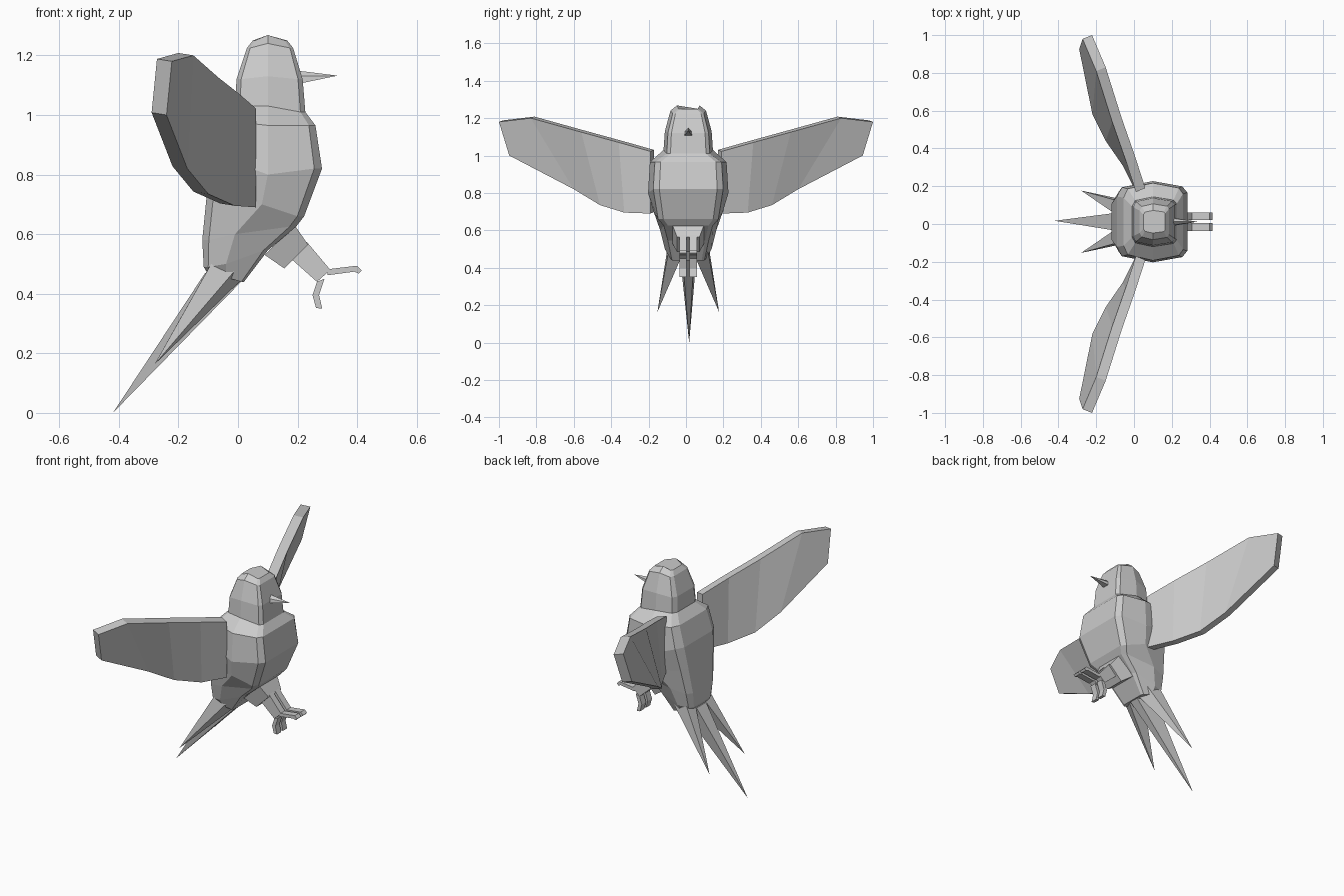
import bpy, bmesh
from mathutils import Vector

if "Cube" in bpy.data.objects:
    bpy.data.objects.remove(bpy.data.objects["Cube"])

grey = bpy.data.materials.new("plain_grey")
grey.diffuse_color = (0.6, 0.6, 0.6, 1)
grey.use_nodes = True
grey.node_tree.nodes["Principled BSDF"].inputs["Base Color"].default_value = grey.diffuse_color
CY = 0.012  # body centre line


def make(name, verts, faces):
    me = bpy.data.meshes.new(name)
    me.from_pydata(verts, [], faces)
    bm = bmesh.new()
    bm.from_mesh(me)
    bmesh.ops.recalc_face_normals(bm, faces=bm.faces)
    bm.to_mesh(me)
    bm.free()
    ob = bpy.data.objects.new(name, me)
    bpy.context.collection.objects.link(ob)
    me.materials.append(grey)
    return ob


def loft(name, rings):
    """Skin equal-sized rings and cap both ends."""
    n = len(rings[0])
    verts = [p for r in rings for p in r]
    faces = [(k * n + i, k * n + (i + 1) % n, (k + 1) * n + (i + 1) % n, (k + 1) * n + i)
             for k in range(len(rings) - 1) for i in range(n)]
    faces += [tuple(range(n)), tuple(range(len(verts) - n, len(verts)))]
    return make(name, verts, faces)


def spike(name, base, tip):
    n = len(base)
    return make(name, base + [tip], [(i, (i + 1) % n, n) for i in range(n)] + [tuple(range(n))])


def prism(name, outline, y0, y1):
    return loft(name, [[(x, y, z) for x, z in outline] for y in (y0, y1)])


# Body and head: tilted ten-sided rings from crown to rump
# front x, side x, back x, half width, front z, side z, back z
sections = [
    (.165, .10, .05, .06, 1.25, 1.268, 1.25),
    (.185, .10, .03, .095, 1.225, 1.24, 1.225),
    (.217, .10, -.005, .125, 1.12, 1.13, 1.12),
    (.226, .10, -.01, .132, 1.01, 1.03, 1.03),
    (.26, .10, -.055, .205, .965, .965, .98),
    (.282, .10, -.09, .215, .82, .80, .86),
    (.222, .08, -.105, .185, .66, .70, .73),
    (.195, -.01, -.12, .15, .625, .60, .58),
    (.10, -.04, -.115, .125, .545, .50, .49),
    (.02, -.04, -.10, .10, .44, .455, .465),
]
rings = []
for f, m, b, w, zf, zm, zb in sections:
    d = (f - b) * .07
    half = [(f, .72 * w, zf), (f - d, .87 * w, zf), (m, w, zm), (b + d, .85 * w, zb), (b, .62 * w, zb)]
    rings.append([(x, CY + y, z) for x, y, z in half] + [(x, CY - y, z) for x, y, z in reversed(half)])
loft("body", rings)

# Beak
spike("beak", [(.205, CY - .022, 1.105), (.205, CY + .022, 1.105), (.205, CY + .018, 1.13),
               (.205, CY, 1.148), (.205, CY - .018, 1.13)], (.335, CY, 1.132))

# Wings: swept slabs, upper and lower edge at each station
stations = [
    ((.06, .19, 1.022), (.06, .19, .69)),
    ((.005, .36, 1.07), (-.01, .33, .695)),
    ((-.065, .56, 1.125), (-.10, .46, .735)),
    ((-.15, .83, 1.20), (-.17, .60, .82)),
    ((-.222, 1.0, 1.18), (-.24, .945, 1.0)),
]
back = Vector((-.05, -.02, .008))
for name, s in (("wing_left", 1), ("wing_right", -1)):
    loft(name, [[(p.x, s * p.y, p.z) for p in (Vector(t), Vector(u), Vector(u) + back, Vector(t) + back)]
                for t, u in stations])

# Tail feathers
spike("tail_middle", [(-.11, CY - .045, .47), (-.11, CY + .045, .47),
                      (.02, CY + .03, .45), (.02, CY - .03, .45)], (-.42, CY + .005, 0))
for name, s in (("tail_left", 1), ("tail_right", -1)):
    spike(name, [(-.105, CY + s * .045, .475), (-.09, CY + s * .112, .50),
                 (0, CY + s * .105, .49), (.015, CY + s * .04, .45)], (-.28, CY + s * .165, .163))

# Thigh block with a narrower lower end
loft("thighs", [[(x, CY + s * w, z) for (x, z), s in zip((a, a, b, b), (1, -1, -1, 1))]
                for a, b, w in (((.19, .63), (.09, .53), .085), ((.235, .565), (.155, .485), .06))])

# Legs and toes, one set each side
for side, s in (("left", 1), ("right", -1)):
    y0, y1 = CY + s * .008, CY + s * .048
    prism("shank_" + side, [(.23, .575), (.175, .52), (.265, .44), (.31, .48)], y0, y1)
    prism("front_toe_" + side, [(.30, .462), (.39, .474), (.405, .468), (.415, .478),
                                (.40, .494), (.30, .482)], y0, y1)
    prism("rear_toe_" + side, [(.265, .44), (.25, .395), (.262, .352), (.283, .35),
                               (.272, .395), (.29, .45)], y0, y1)
